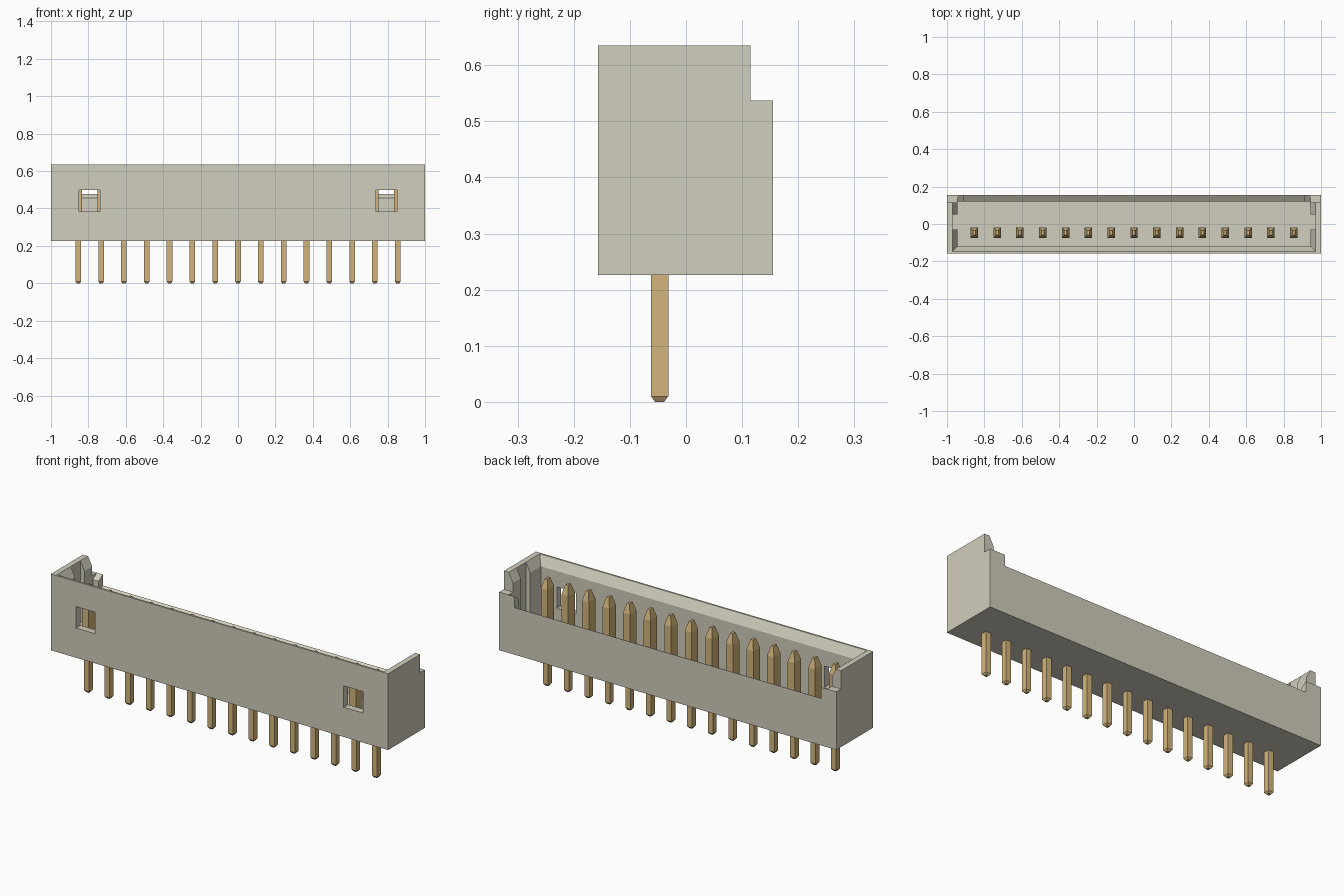
import bpy, bmesh

if "Cube" in bpy.data.objects:
    bpy.data.objects.remove(bpy.data.objects["Cube"], do_unlink=True)


def material(name, rgb):
    m = bpy.data.materials.new(name)
    m.use_nodes = True
    m.diffuse_color = (*rgb, 1)
    m.node_tree.nodes["Principled BSDF"].inputs["Base Color"].default_value = (*rgb, 1)
    return m


ivory = material("ivory plastic", (0.64, 0.62, 0.51))
brass = material("brass pin", (0.65, 0.46, 0.20))


def loft(name, rings, mat):
    """Closed solid through a stack of matching point rings."""
    bm = bmesh.new()
    rows = [[bm.verts.new(p) for p in ring] for ring in rings]
    n = len(rows[0])
    for a, b in zip(rows, rows[1:]):
        for i in range(n):
            j = (i + 1) % n
            bm.faces.new((a[i], a[j], b[j], b[i]))
    bm.faces.new(rows[0])
    bm.faces.new(rows[-1])
    bmesh.ops.recalc_face_normals(bm, faces=bm.faces)
    mesh = bpy.data.meshes.new(name)
    bm.to_mesh(mesh)
    bm.free()
    mesh.materials.append(mat)
    obj = bpy.data.objects.new(name, mesh)
    bpy.context.collection.objects.link(obj)
    return obj


def rect(x0, x1, y0, y1, z):
    return [(x0, y0, z), (x1, y0, z), (x1, y1, z), (x0, y1, z)]


def box(name, x0, x1, y0, y1, z0, z1):
    return loft(name, [rect(x0, x1, y0, y1, z) for z in (z0, z1)], ivory)


def cut(target, cutter):
    mod = target.modifiers.new("cut", "BOOLEAN")
    mod.operation = "DIFFERENCE"
    mod.solver = "EXACT"
    mod.object = cutter
    bpy.context.view_layer.objects.active = target
    bpy.ops.object.modifier_apply(modifier=mod.name)
    bpy.data.objects.remove(cutter, do_unlink=True)


# Housing block
base, top, floor, back_top = 0.226, 0.635, 0.31, 0.537
housing = box("housing", -1, 1, -0.157, 0.155, base, top)

# Pin cavity, end grooves and the lowered back
cut(housing, box("cavity", -0.945, 0.945, -0.12, 0.12, floor, 0.8))
cut(housing, box("end_grooves", -0.97, 0.97, -0.03, 0.05, floor, 0.8))
cut(housing, box("back_step", -1.1, 1.1, 0.115, 0.3, back_top, 0.8))
cut(housing, box("back_notch", -0.91, 0.91, 0.115, 0.3, 0.478, 0.8))

# Lead-in chamfer around the front and end walls
cut(housing, loft("rim_chamfer", [
    rect(-0.945, 0.945, -0.12, 0.3, 0.585),
    rect(-0.97, 0.97, -0.147, 0.3, top),
    rect(-0.97, 0.97, -0.147, 0.3, 0.8)], ivory))

# Inner chamfer of the back wall, at both of its heights
for half, z in ((0.945, back_top), (0.91, 0.478)):
    profile = [(0.1, z - 0.023), (0.12, z - 0.023), (0.153, z), (0.153, 0.8), (0.1, 0.8)]
    cut(housing, loft("back_chamfer", [[(x, y, h) for y, h in profile]
                                       for x in (-half, half)], ivory))

# Latch windows in the front wall
for x in (-0.85, 0.737):
    cut(housing, box("window", x, x + 0.113, -0.3, -0.09, 0.385, 0.5))

# Row of pins: (height, half width, half depth)
sections = [(0, 0.008, 0.008), (0.01, 0.015, 0.0155), (0.3, 0.015, 0.0155),
            (0.3, 0.02, 0.028), (0.525, 0.02, 0.028), (0.575, 0.007, 0.013)]
count, pitch, pin_y = 15, 0.122, -0.047
for i in range(count):
    x = (i - (count - 1) / 2) * pitch
    loft(f"pin_{i + 1}", [rect(x - w, x + w, pin_y - d, pin_y + d, z)
                          for z, w, d in sections], brass)
